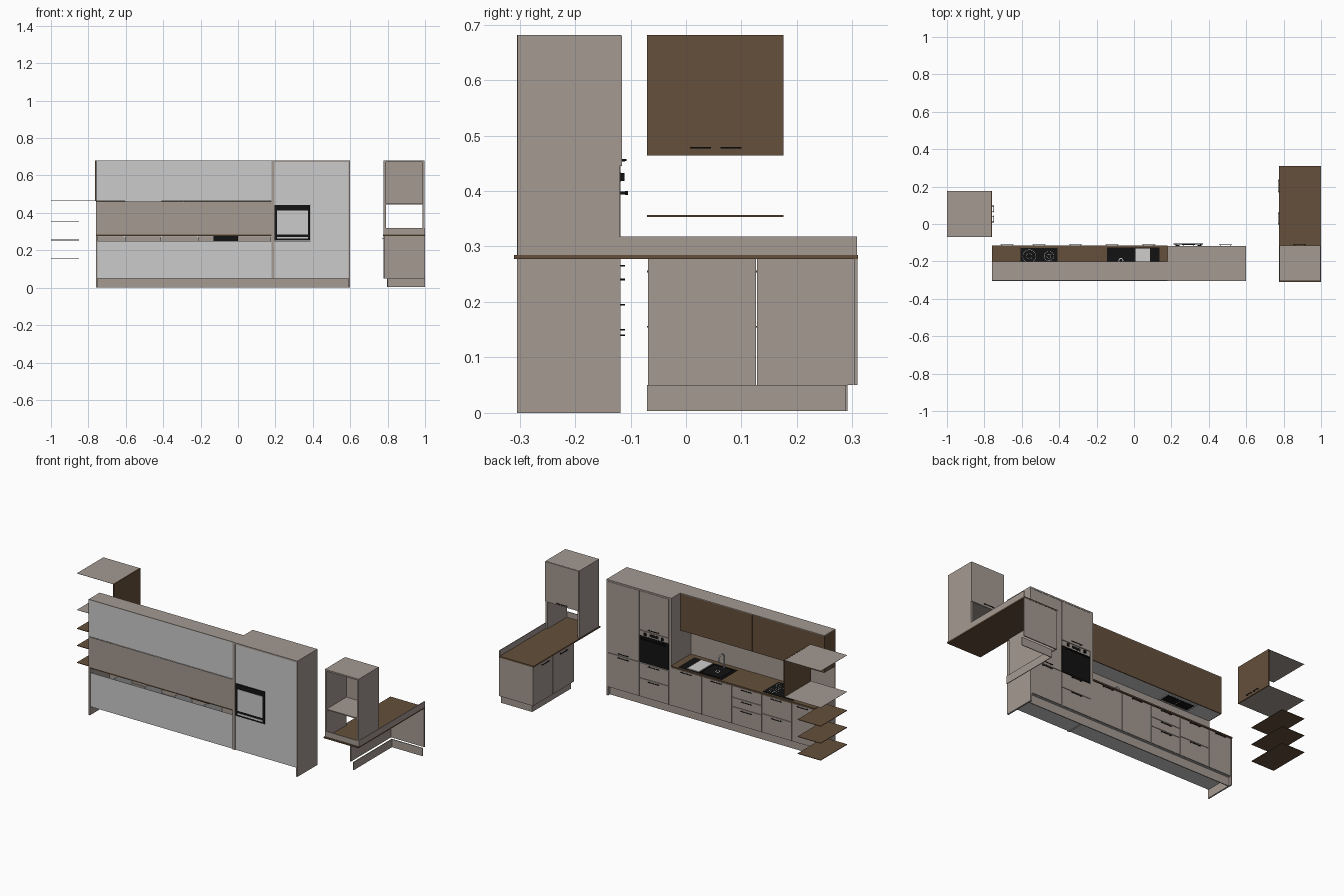
import bpy, math
from mathutils import Vector


def mat(name, c):
    m = bpy.data.materials.new(name)
    m.diffuse_color = (*c, 1)
    return m


TAUPE = mat("taupe lacquer", (0.37, 0.32, 0.285))
BROWN = mat("brown wood", (0.128, 0.078, 0.043))
GREY = mat("light grey carcass", (0.6, 0.6, 0.6))
BLACK = mat("black", (0.006, 0.006, 0.006))
CHROME = mat("pale steel", (0.62, 0.61, 0.6))


def finish(name, verts, faces, m):
    me = bpy.data.meshes.new(name)
    me.from_pydata(verts, [], faces)
    me.materials.append(m)
    ob = bpy.data.objects.new(name, me)
    bpy.context.collection.objects.link(ob)
    return ob


def boxes(name, m, *spans):
    """One object from boxes given as (x0, x1, y0, y1, z0, z1)."""
    vs, fs = [], []
    for x0, x1, y0, y1, z0, z1 in spans:
        b = len(vs)
        vs += [(x, y, z) for x in (x0, x1) for y in (y0, y1) for z in (z0, z1)]
        for f in ((0, 1, 3, 2), (4, 6, 7, 5), (0, 4, 5, 1), (2, 3, 7, 6), (0, 2, 6, 4), (1, 5, 7, 3)):
            fs.append([b + i for i in f])
    return finish(name, vs, fs, m)


def handle_y(name, x, z, y=-0.118, w=0.07):
    """Bar handle on a front that faces +y."""
    h, t = w / 2, 0.0015
    boxes(name, BLACK, (x - h, x + h, y + 0.005, y + 0.008, z - t, z + t),
          *[(x + s * h * 0.8 - t, x + s * h * 0.8 + t, y, y + 0.005, z - t, z + t) for s in (-1, 1)])


def handle_x(name, x, y, z, d, w):
    """Bar handle on a front that faces d along x."""
    h, t = w / 2, 0.0015
    a, b, c = x, x + d * 0.006, x + d * 0.009
    boxes(name, BLACK, (min(b, c), max(b, c), y - h, y + h, z - t, z + t),
          *[(min(a, b), max(a, b), y + s * h * 0.8 - t, y + s * h * 0.8 + t, z - t, z + t) for s in (-1, 1)])


def ring(name, x, y, z, r, m, w=0.0015):
    n = 32
    vs = [(x + q * math.cos(2 * math.pi * i / n), y + q * math.sin(2 * math.pi * i / n), z)
          for q in (r - w, r) for i in range(n)]
    return finish(name, vs, [(i, n + i, n + (i + 1) % n, (i + 1) % n) for i in range(n)], m)


YB, YF = -0.303, -0.118      # rear and door plane of the main run
G = 0.0012                   # half gap between fronts


def front(name, x0, x1, z0, z1, hz):
    boxes(name, TAUPE, (x0 + G, x1 - G, YF - 0.006, YF, z0 + G, z1 - G))
    if hz:
        handle_y(name + "_handle", (x0 + x1) / 2, hz)


# --- main run: base units ---
units = [-0.752, -0.605, -0.41, -0.215, -0.02, 0.178]
splits = [[(0.05, 0.275, 0.265)],
          [(0.05, 0.162, 0.15), (0.162, 0.275, 0.265)],
          [(0.05, 0.152, 0.14), (0.152, 0.207, 0.195), (0.207, 0.275, 0.265)],
          [(0.05, 0.275, 0.265)], [(0.05, 0.275, 0.265)]]
for i, rows in enumerate(splits):
    for j, (a, b, h) in enumerate(rows):
        front(f"base_front_{i}_{j}", units[i], units[i + 1], a, b, h)
boxes("base_carcass", GREY,
      (-0.752, 0.178, YB + 0.004, YB + 0.006, 0.05, 0.25),
      (-0.752, 0.178, YB + 0.004, YF - 0.007, 0.05, 0.055),
      *[(x - 0.003, x + 0.003, YB + 0.006, YF - 0.007, 0.05, 0.25) for x in units[1:-1]])
boxes("base_end_panel", TAUPE, (-0.76, -0.752, YB, YF, 0, 0.277))
boxes("main_plinth", TAUPE, (-0.752, 0.59, -0.14, -0.135, 0, 0.05))
boxes("worktop", BROWN, (-0.76, 0.178, YB, -0.115, 0.277, 0.285))
boxes("backsplash", TAUPE, (-0.76, 0.178, YB - 0.001, YB + 0.004, 0.285, 0.461))

# --- cooktop ---
boxes("cooktop", BLACK, (-0.607, -0.41, -0.275, -0.128, 0.285, 0.2875))
for k, (x, y, r) in enumerate([(-0.56, -0.172, 0.035), (-0.455, -0.172, 0.026),
                               (-0.56, -0.242, 0.024), (-0.455, -0.242, 0.032)]):
    ring(f"cook_zone_{k}", x, y, 0.288, r, CHROME)
    ring(f"cook_zone_inner_{k}", x, y, 0.288, r * 0.45, CHROME)

# --- sink: rim around an open bowl, drainer insert, tap ---
bx0, bx1, by0, by1 = -0.13, 0.0, -0.26, -0.135
boxes("sink_rim", BLACK, (-0.145, 0.135, -0.27, -0.125, 0.285, 0.287))
boxes("sink_bowl", BLACK, (bx0, bx1, by0, by1, 0.25, 0.284))
boxes("sink_bowl_edge", BLACK, (bx0, bx1, by0, by0 + 0.003, 0.287, 0.289),
      (bx0, bx1, by1 - 0.003, by1, 0.287, 0.289),
      (bx0, bx0 + 0.003, by0, by1, 0.287, 0.289), (bx1 - 0.003, bx1, by0, by1, 0.287, 0.289))
boxes("drainer_insert", CHROME, (0.007, 0.085, -0.262, -0.13, 0.287, 0.291))
ring("sink_drain", -0.07, -0.195, 0.2885, 0.013, CHROME, 0.004)
cu = bpy.data.curves.new("tap", "CURVE")
cu.dimensions = "3D"
cu.bevel_depth = 0.004
cu.bevel_resolution = 2
path = [(-0.07, -0.255, 0.287), (-0.07, -0.255, 0.35)]
path += [(-0.07, -0.23 - 0.025 * math.cos(a * math.pi / 8), 0.35 + 0.025 * math.sin(a * math.pi / 8))
         for a in range(1, 9)] + [(-0.07, -0.205, 0.335)]
sp = cu.splines.new("POLY")
sp.points.add(len(path) - 1)
for p, co in zip(sp.points, path):
    p.co = (*co, 1)
cu.materials.append(CHROME)
cu.use_fill_caps = True
bpy.context.collection.objects.link(bpy.data.objects.new("tap", cu))
boxes("tap_lever", CHROME, (-0.07, -0.045, -0.257, -0.253, 0.305, 0.309))

# --- wall units over the worktop ---
boxes("wall_unit_carcass", GREY, (-0.757, 0.178, YB + 0.001, -0.207, 0.463, 0.677))
boxes("wall_unit_top", TAUPE, (-0.76, 0.178, YB, -0.201, 0.677, 0.681))
boxes("wall_unit_end", BROWN, (-0.76, -0.757, YB, -0.201, 0.462, 0.677))
for k, (a, b) in enumerate([(-0.76, -0.29), (-0.29, 0.178)]):
    boxes(f"wall_unit_door_{k}", BROWN, (a + G, b - G, -0.207, -0.201, 0.461, 0.68))
boxes("hood_plate", CHROME, (-0.605, -0.41, -0.295, -0.212, 0.459, 0.463))
boxes("hood_filters", BLACK, (-0.595, -0.51, -0.285, -0.225, 0.458, 0.459),
      (-0.505, -0.42, -0.285, -0.225, 0.458, 0.459))

# --- tall units ---
boxes("tall_panels", TAUPE, (0.178, 0.194, YB - 0.002, YF, 0.05, 0.681),
      (0.59, 0.6, YB - 0.002, YF, 0, 0.681), (0.194, 0.59, YB - 0.002, YF, 0.672, 0.681))
boxes("tall_carcass", GREY, (0.387, 0.59, YB + 0.003, YF - 0.007, 0.05, 0.672),
      (0.194, 0.387, YB + 0.003, YF - 0.007, 0.05, 0.25),
      (0.194, 0.387, YB + 0.003, YF - 0.007, 0.442, 0.672))
front("tall_lower_door", 0.388, 0.59, 0.05, 0.252, 0.241)
front("tall_upper_door", 0.388, 0.59, 0.252, 0.672, 0.265)
front("oven_lower_drawer", 0.194, 0.388, 0.05, 0.16, 0.15)
front("oven_upper_drawer", 0.194, 0.388, 0.16, 0.25, 0.24)
front("oven_top_door", 0.194, 0.388, 0.442, 0.672, 0.455)

# --- oven, also visible from the rear ---
boxes("oven_body", BLACK, (0.196, 0.386, YB, YF - 0.005, 0.252, 0.441))
boxes("oven_rear_plate", GREY, (0.209, 0.373, YB - 0.002, YB, 0.285, 0.412),
      (0.209, 0.373, YB - 0.002, YB, 0.262, 0.272))
boxes("oven_door", BLACK, (0.197, 0.385, YF - 0.005, YF, 0.254, 0.408))
boxes("oven_control_panel", TAUPE, (0.197, 0.385, YF - 0.005, YF, 0.41, 0.44))
boxes("oven_display", BLACK, (0.262, 0.32, YF, YF + 0.001, 0.417, 0.433),
      *[(x - 0.007, x + 0.007, YF, YF + 0.007, 0.418, 0.432) for x in (0.235, 0.347)])
boxes("oven_handle", BLACK, (0.212, 0.37, YF + 0.008, YF + 0.013, 0.393, 0.4),
      *[(x - 0.003, x + 0.003, YF, YF + 0.008, 0.394, 0.399) for x in (0.225, 0.357)])

# --- peninsula: open-backed doors, end panel, plinth, worktop ---
for k, (a, b) in enumerate([(-0.07, 0.127), (0.127, 0.303)]):
    boxes(f"peninsula_door_{k}", TAUPE, (0.778, 0.784, a + G, b - G, 0.05, 0.277))
for k, y in enumerate((0.03, 0.203)):
    handle_x(f"peninsula_handle_{k}", 0.778, y, 0.264, -1, 0.07)
boxes("peninsula_end", TAUPE, (0.778, 1.0, 0.303, 0.309, 0.05, 0.277))
boxes("peninsula_plinth", TAUPE, (0.797, 0.801, -0.07, 0.291, 0.003, 0.05),
      (0.801, 1.0, 0.287, 0.291, 0.003, 0.05))
boxes("peninsula_worktop", BROWN, (0.775, 1.0, -0.31, 0.31, 0.277, 0.285))
boxes("peninsula_upstand", TAUPE, (0.996, 1.0, -0.304, 0.308, 0.285, 0.318),
      (0.79, 0.996, -0.304, -0.3, 0.285, 0.318))

# --- hutch on the peninsula, open at the rear ---
boxes("hutch_frame", TAUPE, (0.778, 0.79, -0.304, -0.12, 0.285, 0.681),
      (0.986, 0.998, -0.304, -0.12, 0.285, 0.681),
      (0.79, 0.986, -0.304, -0.12, 0.672, 0.681), (0.79, 0.986, -0.304, -0.12, 0.444, 0.45))
boxes("hutch_door", TAUPE, (0.779, 0.997, -0.12, -0.115, 0.445, 0.68))
handle_y("hutch_handle", 0.885, 0.456, -0.115)

# --- left wall cabinet (only doors, top and bottom) and shelves ---
boxes("left_cabinet_doors", BROWN, (-0.765, -0.758, -0.07, 0.176, 0.464, 0.681))
for k, y in enumerate((0.026, 0.081)):
    handle_x(f"left_cabinet_handle_{k}", -0.758, y, 0.478, 1, 0.038)
for n, z in (("top", 0.68), ("bottom", 0.465)):
    boxes("left_cabinet_" + n, TAUPE, (-1.0, -0.765, -0.07, 0.176, z - 0.0005, z + 0.0005))
for k, z in enumerate((0.155, 0.255, 0.355)):
    boxes(f"shelf_{k}", BROWN, (-1.0, -0.85, -0.07, 0.176, z - 0.0015, z + 0.0015))
